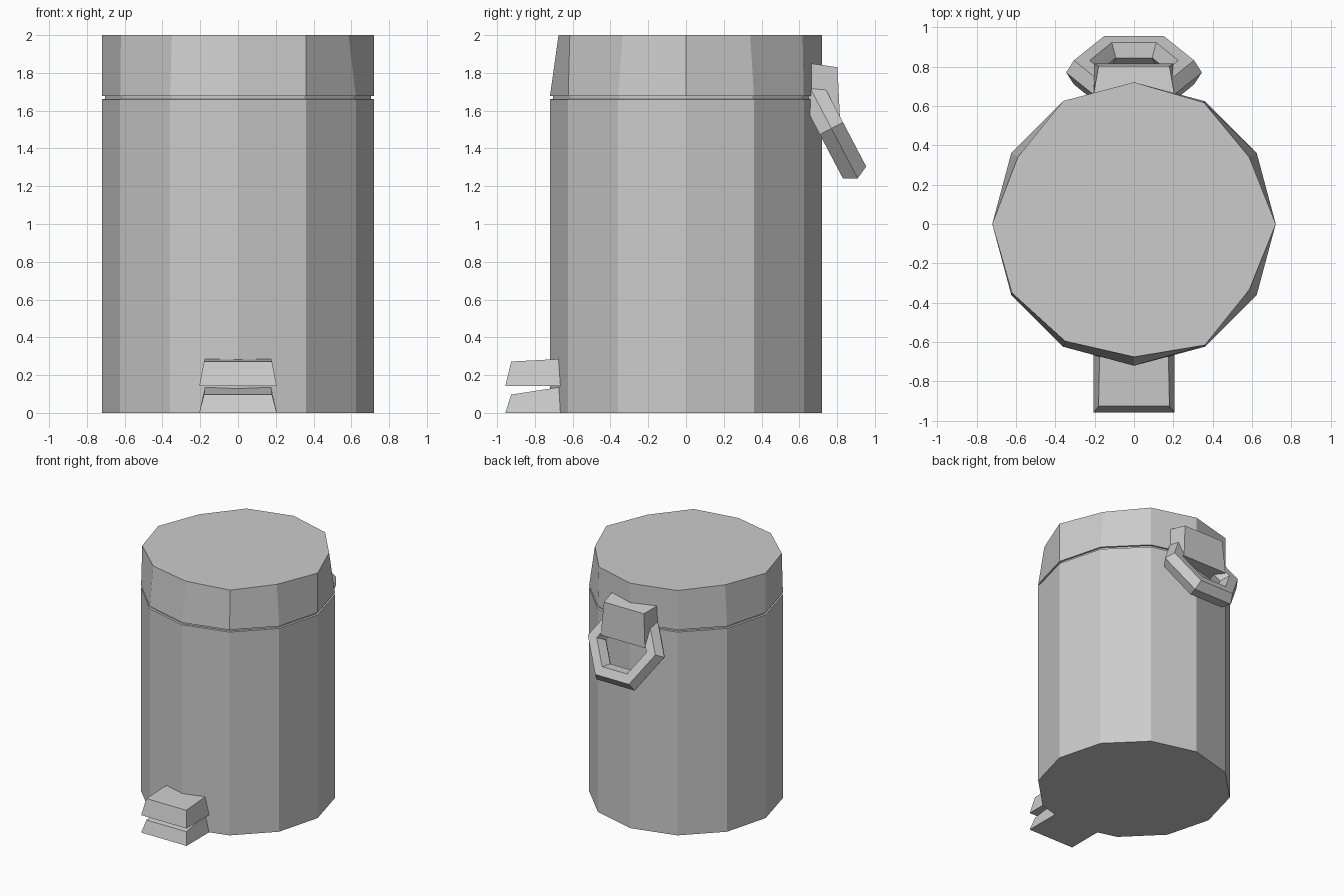
import bpy, bmesh, math
from mathutils import Matrix

if "Cube" in bpy.data.objects:
    bpy.data.objects.remove(bpy.data.objects["Cube"])

grey = bpy.data.materials.new("plain_grey")
grey.diffuse_color = (0.6, 0.6, 0.6, 1)
grey.use_nodes = True
grey.node_tree.nodes["Principled BSDF"].inputs["Base Color"].default_value = grey.diffuse_color


def make(name, bm):
    bmesh.ops.recalc_face_normals(bm, faces=bm.faces)
    me = bpy.data.meshes.new(name)
    bm.to_mesh(me)
    bm.free()
    me.materials.append(grey)
    ob = bpy.data.objects.new(name, me)
    bpy.context.collection.objects.link(ob)
    return ob


def loft(name, rings):
    """Closed solid through rings of points with equal counts."""
    bm = bmesh.new()
    vs = [[bm.verts.new(p) for p in r] for r in rings]
    n = len(vs[0])
    for a, b in zip(vs, vs[1:]):
        for i in range(n):
            j = (i + 1) % n
            bm.faces.new((a[i], a[j], b[j], b[i]))
    bm.faces.new(vs[0][::-1])
    bm.faces.new(vs[-1])
    return make(name, bm)


def circle(r, z):
    return [(r * math.cos(i * math.pi / 6), r * math.sin(i * math.pi / 6), z) for i in range(12)]


def block(name, back, front):
    """Tapered block; each end = (y_bottom, z_bottom, half_w_bottom, y_top, z_top, half_w_top)."""
    rings = []
    for yb, zb, wb, yt, zt, wt in (back, front):
        rings.append([(-wb, yb, zb), (wb, yb, zb), (wt, yt, zt), (-wt, yt, zt)])
    return loft(name, rings)


# Bin body with a recessed seam under the lid
loft("body", [circle(0.72, 0), circle(0.72, 1.66), circle(0.705, 1.662), circle(0.705, 1.69)])

# Lid with a slightly uneven top outline
top = [(0.72, 0), (0.585, 0.34), (0.355, 0.617), (0, 0.72), (-0.36, 0.625), (-0.59, 0.34),
       (-0.72, 0), (-0.62, -0.35), (-0.35, -0.595), (0, -0.675), (0.36, -0.615), (0.585, -0.335)]
loft("lid", [circle(0.72, 1.678), [(x, y, 2.0) for x, y in top]])

# Two stacked foot pedal blocks at the front
block("lower_pedal", (-0.665, 0, 0.205, -0.665, 0.137, 0.175), (-0.957, 0, 0.205, -0.925, 0.097, 0.18))
block("upper_pedal", (-0.665, 0.142, 0.205, -0.675, 0.285, 0.175), (-0.957, 0.142, 0.205, -0.925, 0.272, 0.18))

# Hinge block at the back
block("hinge_block", (0.66, 1.56, 0.21, 0.66, 1.85, 0.205), (0.815, 1.56, 0.2, 0.802, 1.83, 0.18))

# Six-sided pull ring hanging through the hinge block
bm = bmesh.new()
loops = []
for i in range(6):
    a = i * math.pi / 3
    loop = []
    for k in range(6):
        b = k * math.pi / 3
        r = 0.265 + 0.08 * math.cos(b)
        loop.append(bm.verts.new((r * math.cos(a), r * math.sin(a), 0.08 * math.sin(b))))
    loops.append(loop)
for i in range(6):
    p, q = loops[i], loops[(i + 1) % 6]
    for k in range(6):
        m = (k + 1) % 6
        bm.faces.new((p[k], q[k], q[m], p[m]))
bm.transform(Matrix.Translation((0, 0.77, 1.506)) @ Matrix.Rotation(math.radians(-62.3), 4, 'X'))
make("pull_ring", bm)
